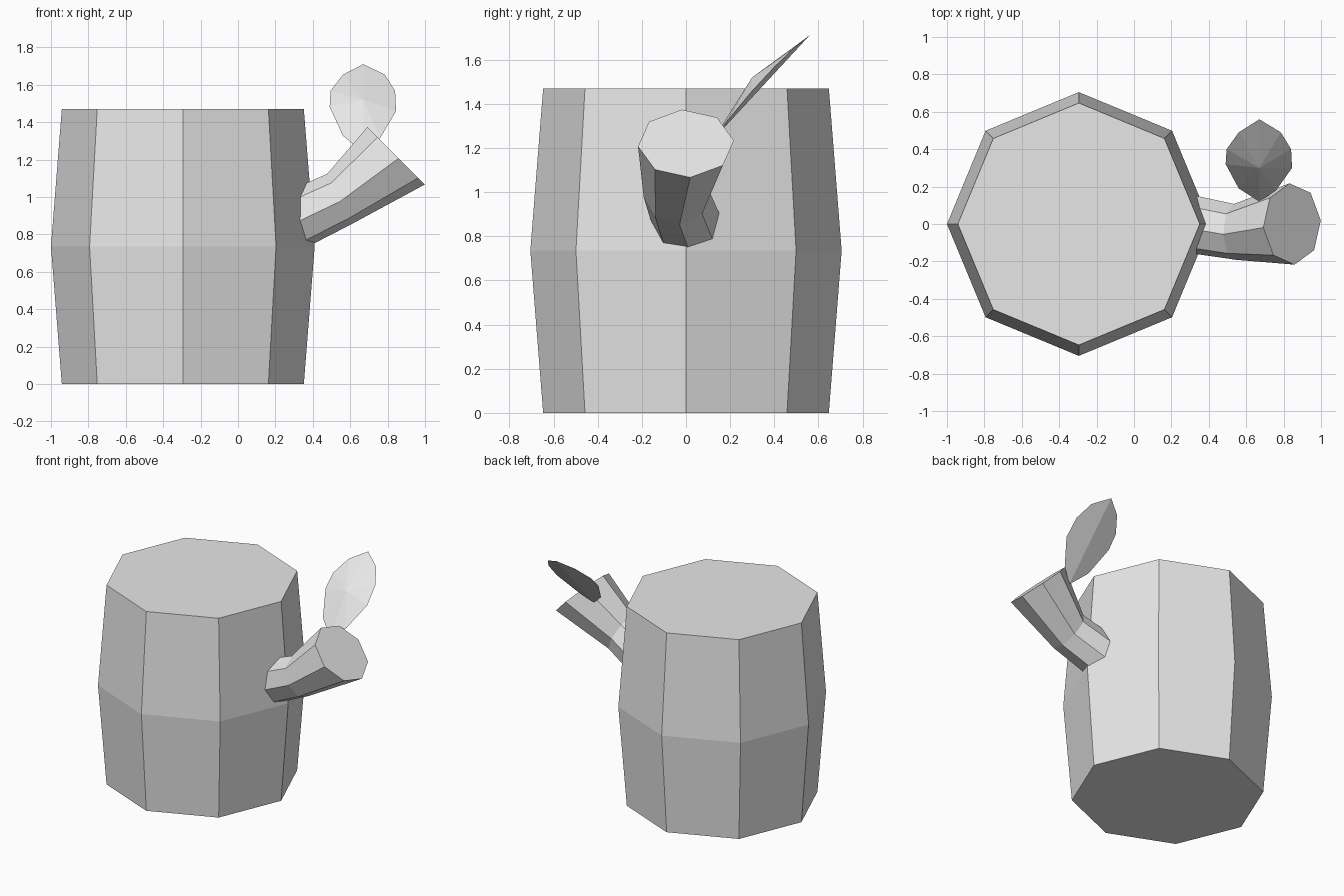
import bpy
import math
from mathutils import Vector

cube = bpy.data.objects.get("Cube")
if cube:
    bpy.data.objects.remove(cube, do_unlink=True)

SIDES = 8

grey = bpy.data.materials.new("light_grey")
grey.use_nodes = True
colour = (0.8, 0.8, 0.8, 1)
grey.diffuse_color = colour
grey.node_tree.nodes["Principled BSDF"].inputs["Base Color"].default_value = colour


def make_object(name, verts, faces):
    mesh = bpy.data.meshes.new(name)
    mesh.from_pydata(verts, [], faces)
    mesh.materials.append(grey)
    obj = bpy.data.objects.new(name, mesh)
    bpy.context.collection.objects.link(obj)
    return obj


def skin_rings(name, rings, phase=0.0):
    """Closed tube through rings given as (centre, normal, radius)."""
    verts, faces = [], []
    side = Vector((0, 1, 0))
    for centre, normal, radius in rings:
        up = Vector(normal).cross(side).normalized()
        for i in range(SIDES):
            a = phase + math.tau * i / SIDES
            verts.append(Vector(centre) + radius * (math.cos(a) * up + math.sin(a) * side))
    for r in range(len(rings) - 1):
        for i in range(SIDES):
            j = (i + 1) % SIDES
            a, b = r * SIDES, (r + 1) * SIDES
            faces.append((a + i, b + i, b + j, a + j))
    last = (len(rings) - 1) * SIDES
    faces.append(tuple(range(SIDES)))
    faces.append(tuple(last + i for i in reversed(range(SIDES))))
    return make_object(name, verts, faces)


# Trunk: eight-sided and bulging at mid height
UP = (0, 0, 1)
skin_rings("trunk", [
    ((-0.295, 0, 0), UP, 0.647),
    ((-0.295, 0, 0.735), UP, 0.705),
    ((-0.295, 0, 1.47), UP, 0.647),
])

# Branch: bent and flaring to a slanted cut end
skin_rings("branch", [
    ((0.25, 0.01, 0.85), (0.9, 0, 0.42), 0.16),
    ((0.54, -0.042, 0.988), (0.9, 0, 0.42), 0.15),
    ((0.845, 0, 1.22), (1, 0, 1), 0.218),
], phase=math.radians(-5))

# Leaf: shallow faceted shield leaning back, built from its plan outline
outline = [(0.67, 0.56), (0.56, 0.49), (0.495, 0.40), (0.49, 0.32), (0.56, 0.19),
           (0.67, 0.12), (0.76, 0.18), (0.845, 0.30), (0.84, 0.40), (0.785, 0.49)]


def lean(y):
    return 1.71 + 1.08 * (y - 0.56)


leaf = [(x, y, lean(y) + 0.17 * abs(x - 0.67)) for x, y in outline]
n = len(leaf)
leaf += [(0.67, 0.30, 1.52), (0.67, 0.33, lean(0.33))]
fans = [(i, (i + 1) % n, n) for i in range(n)]
fans += [((i + 1) % n, i, n + 1) for i in range(n)]
make_object("leaf", leaf, fans)
